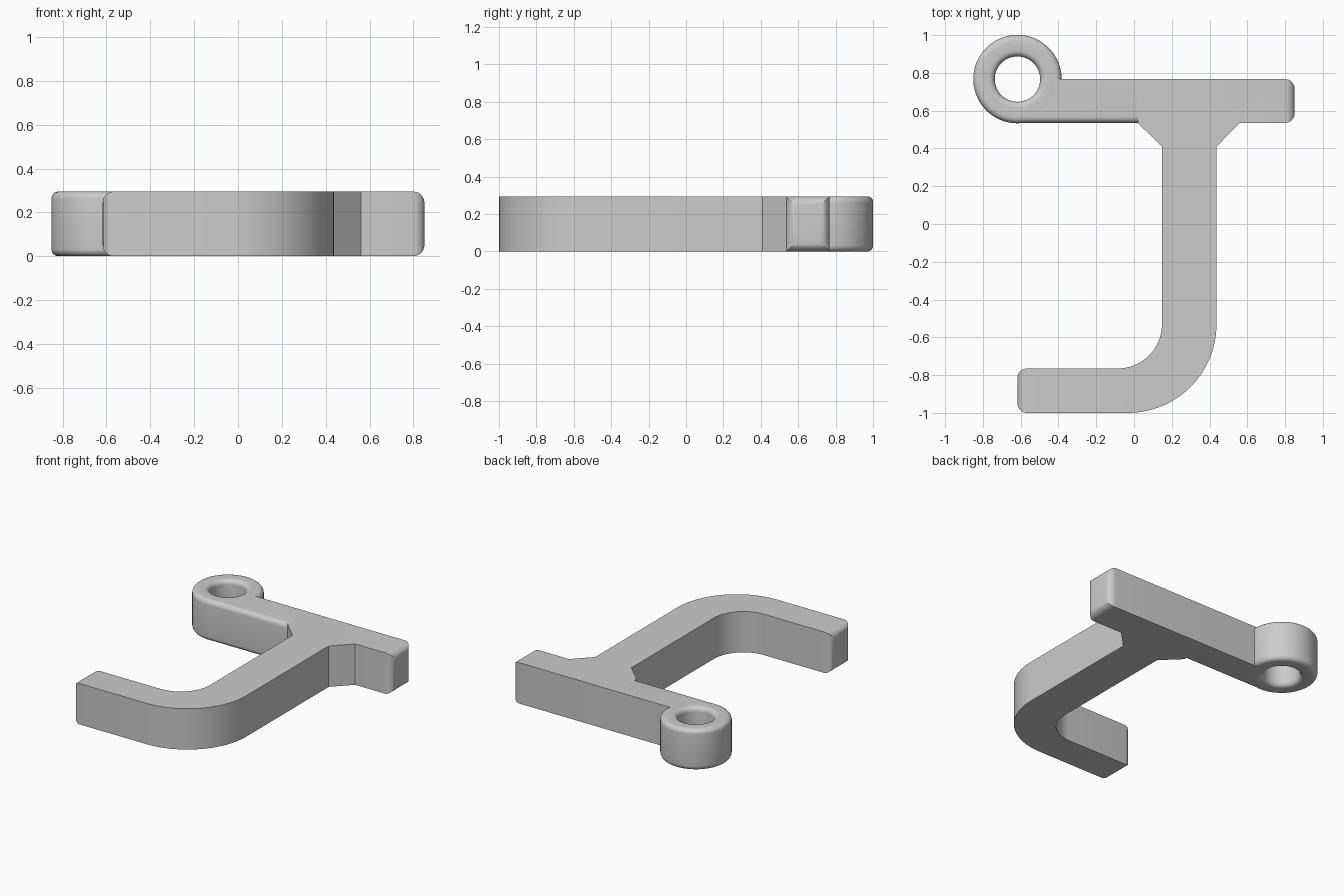
import bpy, bmesh
from math import sin, cos, pi, radians

H = 0.295                      # thickness of the whole part
EYE = (-0.617, 0.767)          # centre of the eye
R_OUT, R_IN, ROUND = 0.234, 0.12, 0.033
FRONT, BACK = 0.535, 0.767     # faces of the cross bar
SEAM = 0.02                    # where the rounded arm meets the gusset
TIP_L, TIP_R = -0.617, 0.85    # tips of hook and cross bar

cube = bpy.data.objects.get("Cube")
if cube:
    bpy.data.objects.remove(cube)

grey = bpy.data.materials.new("plain grey")
grey.use_nodes = True
colour = (0.6, 0.6, 0.6, 1)
grey.diffuse_color = colour
grey.node_tree.nodes["Principled BSDF"].inputs["Base Color"].default_value = colour


def arc(cx, cy, r, a0, a1, n=24):
    angles = [radians(a0 + (a1 - a0) * i / n) for i in range(n + 1)]
    return [(cx + r * cos(a), cy + r * sin(a)) for a in angles]


def finish(bm, name):
    bmesh.ops.recalc_face_normals(bm, faces=bm.faces)
    mesh = bpy.data.meshes.new(name)
    bm.to_mesh(mesh)
    bm.free()
    mesh.materials.append(grey)
    obj = bpy.data.objects.new(name, mesh)
    bpy.context.collection.objects.link(obj)
    bpy.ops.object.select_all(action='DESELECT')
    obj.select_set(True)
    bpy.context.view_layer.objects.active = obj
    bpy.ops.object.shade_smooth_by_angle(angle=radians(30))


def plate(name, outline, round_rules, radius):
    """Extrude an outline and round the edges that match a rule."""
    bm = bmesh.new()
    base = bm.faces.new([bm.verts.new((x, y, 0)) for x, y in outline])
    top = bmesh.ops.extrude_face_region(bm, geom=[base], use_keep_orig=True)["geom"]
    bmesh.ops.translate(bm, vec=(0, 0, H),
                        verts=[v for v in top if isinstance(v, bmesh.types.BMVert)])
    for rule in round_rules:
        edges = [e for e in bm.edges if all(rule(v.co) for v in e.verts)]
        bmesh.ops.bevel(bm, geom=edges, offset=radius, segments=6,
                        profile=0.5, affect='EDGES')
    finish(bm, name)


# Eye: rounded ring profile turned about the vertical
profile = []
for r, z, a in ((R_OUT - ROUND, ROUND, -90), (R_OUT - ROUND, H - ROUND, 0),
                (R_IN + ROUND, H - ROUND, 90), (R_IN + ROUND, ROUND, 180)):
    profile += arc(r, z, ROUND, a, a + 90, 6)
bm = bmesh.new()
N = 72
rings = [[bm.verts.new((EYE[0] + r * cos(2 * pi * i / N),
                        EYE[1] + r * sin(2 * pi * i / N), z)) for r, z in profile]
         for i in range(N)]
for i in range(N):
    a, b = rings[i], rings[(i + 1) % N]
    for j in range(len(profile)):
        k = (j + 1) % len(profile)
        bm.faces.new((a[j], b[j], b[k], a[k]))
finish(bm, "eye_ring")

# Arm joining the eye to the cross bar, with rounded front edges
arm = [(SEAM, BACK), (SEAM, FRONT), (EYE[0], FRONT)]
arm += arc(*EYE, (R_IN + R_OUT) / 2, -90, 0)


def front_edge(i):
    return lambda co: abs(co.y - FRONT) < 0.001 and abs(co.z - i * H) < 0.001


plate("eye_arm", arm, [front_edge(0), front_edge(1)], ROUND)

# Hook with its shank, gussets and the free end of the cross bar
hook = [(SEAM, BACK), (SEAM, FRONT), (0.148, 0.41)]
hook += arc(-0.087, -0.53, 0.235, 0, -90)
hook += [(TIP_L, -0.765), (TIP_L, -1)]
hook += arc(-0.033, -0.53, 0.47, -90, 0, 36)
hook += [(0.437, 0.41), (0.56, FRONT), (TIP_R, FRONT), (TIP_R, BACK)]
plate("hook_body", hook, [lambda co: co.x > TIP_R - 0.001,
                          lambda co: co.x < TIP_L + 0.001], 0.05)
